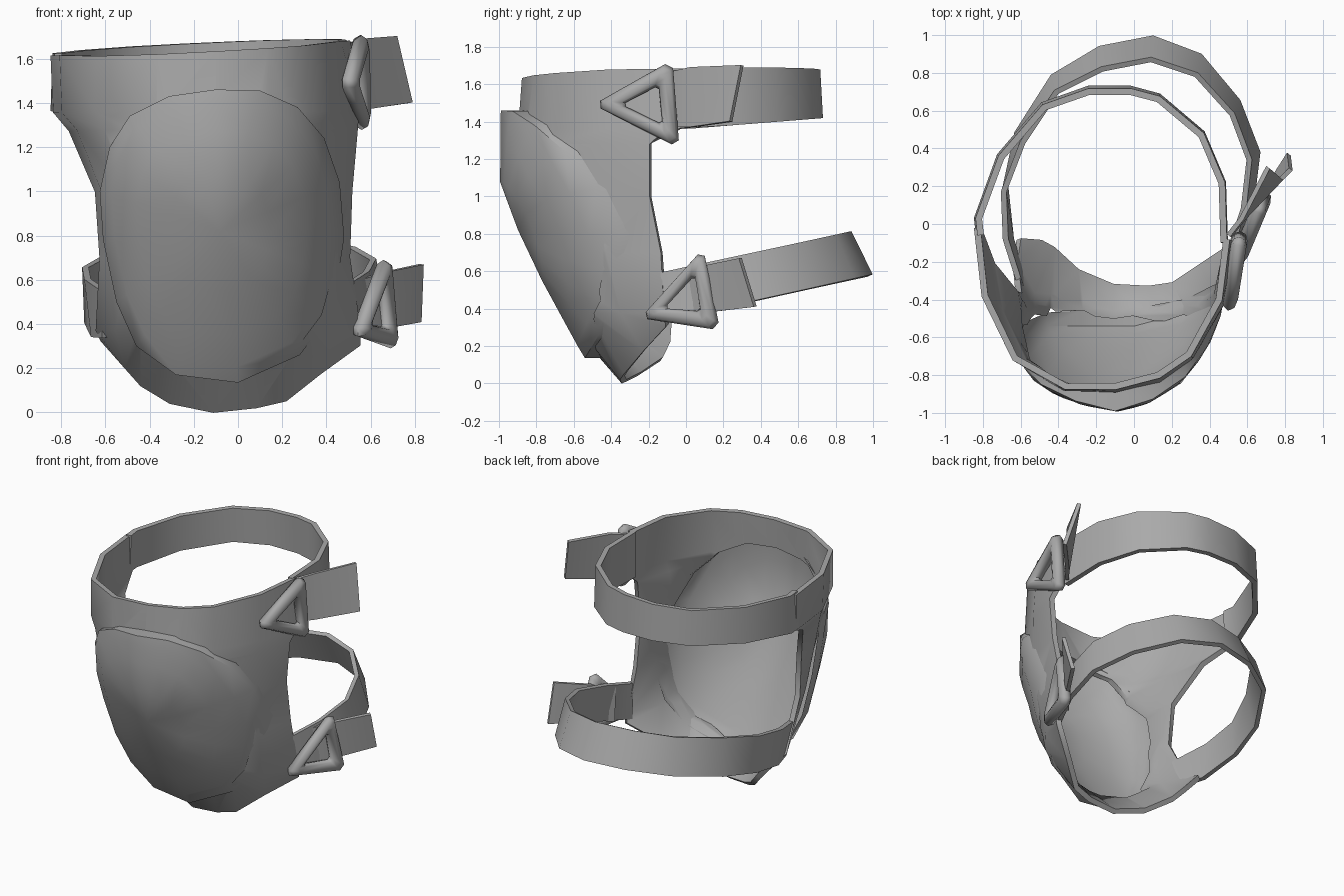
import bpy, bmesh, math
from mathutils import Vector

if "Cube" in bpy.data.objects:
    bpy.data.objects.remove(bpy.data.objects["Cube"])

grey = bpy.data.materials.new("grey")
grey.diffuse_color = (0.4, 0.4, 0.4, 1)
grey.use_nodes = True
grey.node_tree.nodes["Principled BSDF"].inputs["Base Color"].default_value = grey.diffuse_color


def bake(ob, angle):
    # Apply the modifiers, then smooth with sharp edges kept
    deps = bpy.context.evaluated_depsgraph_get()
    me = bpy.data.meshes.new_from_object(ob.evaluated_get(deps))
    ob.modifiers.clear()
    ob.data = me
    me.shade_smooth()
    me.set_sharp_from_angle(angle=math.radians(angle))


def make(name, verts, faces, thick=0, angle=45, cutter=None):
    me = bpy.data.meshes.new(name)
    me.from_pydata(verts, [], faces)
    bm = bmesh.new()
    bm.from_mesh(me)
    bmesh.ops.recalc_face_normals(bm, faces=bm.faces)
    bm.to_mesh(me)
    bm.free()
    me.materials.append(grey)
    ob = bpy.data.objects.new(name, me)
    bpy.context.collection.objects.link(ob)
    if thick:
        m = ob.modifiers.new("thickness", "SOLIDIFY")
        m.thickness, m.offset = thick, 0
    if cutter:
        m = ob.modifiers.new("opening", "BOOLEAN")
        m.object, m.operation, m.solver = cutter, "DIFFERENCE", "EXACT"
    bake(ob, angle)
    return ob


def loft(name, rows, thick=0, angle=45, closed=False, cutter=None):
    n, r = len(rows[0]), len(rows)
    faces = []
    for i in range(r if closed else r - 1):
        for j in range(n if closed else n - 1):
            a, b = i * n, (i + 1) % r * n
            k = (j + 1) % n
            faces.append((a + j, a + k, b + k, b + j))
    return make(name, [p for row in rows for p in row], faces, thick, angle, cutter)


def lerp(table, t):
    for (a, p), (b, q) in zip(table, table[1:]):
        if t <= b:
            return p + (q - p) * max(0, (t - a) / (b - a))
    return table[-1][1]


# Oval outline of the front cap, seen from the front
outline = [(-.1, 1.46), (.1, 1.455), (.27, 1.38), (.39, 1.24), (.46, 1.04), (.48, .79),
           (.45, .6), (.4, .42), (.28, .26), (0, .135), (-.28, .17), (-.46, .3),
           (-.55, .5), (-.61, .78), (-.625, 1.0), (-.58, 1.2), (-.49, 1.34), (-.31, 1.43)]
CX, CZ = -.08, .82
N = len(outline)


def scaled(s):
    return [(CX + (x - CX) * s, CZ + (z - CZ) * s) for x, z in outline]


# Cutter for the opening behind the cap
cutter = make("opening_cutter", [(x, y, z) for y in (-1.3, -.2) for x, z in scaled(.95)],
              [tuple(range(N)), tuple(range(2 * N - 1, N - 1, -1))]
              + [(j, (j + 1) % N, N + (j + 1) % N, N + j) for j in range(N)])
cutter.hide_render = True


# Base shell: cross-sections from the top rim down to the curved bottom rim
def section(z, pts):
    return [(x, y, z) for x, y in pts]


s_top = [(-.83, -.02), (-.79, -.38), (-.63, -.71), (-.36, -.86), (-.1, -.86),
         (.13, -.8), (.29, -.69), (.45, -.4), (.49, -.08)]
s_136 = [(-.82, -.03), (-.78, -.38), (-.63, -.71), (-.36, -.87), (-.1, -.88),
         (.13, -.83), (.3, -.7), (.46, -.42), (.53, -.1)]
s_128 = [(-.75, -.21), (-.71, -.46), (-.59, -.72), (-.35, -.865), (-.1, -.88),
         (.13, -.83), (.3, -.7), (.45, -.44), (.525, -.19)]
s_100 = [(-.63, -.36), (-.6, -.55), (-.5, -.76), (-.32, -.87), (-.1, -.9),
         (.12, -.85), (.3, -.7), (.43, -.47), (.5, -.19)]
s_070 = [(-.61, -.37), (-.57, -.49), (-.47, -.67), (-.3, -.77), (-.1, -.8),
         (.12, -.76), (.3, -.63), (.43, -.42), (.49, -.13)]
s_038 = [(-.63, -.2), (-.54, -.37), (-.43, -.5), (-.28, -.61), (-.1, -.65),
         (.12, -.62), (.3, -.5), (.43, -.34), (.54, -.11)]
rim = [(-.61, -.08, .335), (-.5, -.09, .21), (-.43, -.13, .13), (-.3, -.25, .05),
       (-.11, -.33, .01), (.08, -.34, .03), (.21, -.32, .06), (.36, -.22, .18), (.54, -.1, .31)]
loft("base_shell", [[(x, y, 1.655 + .05 * x + .04 * min(0, y + .4)) for x, y in s_top],
                    section(1.36, s_136), section(1.28, s_128), section(1.0, s_100),
                    section(.7, s_070), section(.38, s_038), rim], .035, 60, False, cutter)

# Hard front cap: an oval dome following a height profile and a sideways curve
profile = [(.13, -.56), (.65, -.83), (1.06, -.995), (1.46, -.995)]
drop = [(-.63, .33), (-.58, .21), (-.5, .13), (-.3, .04), (-.08, 0), (.08, .045),
        (.27, .165), (.42, .37), (.48, .54)]


def cap_point(x, z, edge):
    side = lerp(drop, x) * (.72 + .28 * min(1, z))
    return (x, lerp(profile, z) + side + edge * min(1, abs(x - CX) * 3), z)


rings = [[cap_point(x, z, e) for x, z in scaled(s)]
         for s, e in ((1, .02), (.9, .005), (.7, 0), (.4, 0))]
back = [(x, y + .1 - .03 * min(1, abs(x - CX) * 3), z) for x, y, z in rings[0]]
rings.insert(0, back)
verts = [p for r in rings for p in r] + [cap_point(CX, CZ, 0)]
faces = [(i * N + j, i * N + (j + 1) % N, (i + 1) * N + (j + 1) % N, (i + 1) * N + j)
         for i in range(4) for j in range(N)]
faces += [(4 * N + j, 4 * N + (j + 1) % N, len(verts) - 1) for j in range(N)]
make("front_cap", verts, faces)

# Upper strap, a nearly level band round the back
up = [(-.82, -.06), (-.83, .03), (-.71, .36), (-.48, .63), (-.24, .715), (-.02, .715), (.13, .675),
      (.36, .48), (.47, .22), (.48, -.1)]
loft("upper_strap", [[(x, y, 1.36 + .08 * max(0, y)) for x, y in up],
                     [(x * .99, y * .98, 1.66 + .045 * x + .025 * max(0, y)) for x, y in up]], .035)

# Lower strap, rising to the back and leaning inward there
low = [(-.6, -.24), (-.65, -.08), (-.68, .2), (-.62, .48), (-.43, .78), (-.18, .93),
       (.1, .985), (.35, .89), (.55, .65), (.655, .38), (.62, .1), (.52, -.13)]
top = [(-.6, -.33), (-.68, -.08), (-.69, .17), (-.59, .43), (-.41, .7), (-.17, .82),
       (.09, .87), (.33, .79), (.52, .58), (.61, .34), (.58, .08), (.51, -.13)]
loft("lower_strap", [[(x, y, .36 + .22 * max(-.1, y)) for x, y in low],
                     [(x, y, .62 + .215 * y) for x, y in top]], .03)


# Triangular buckles: a flattened tube ring with clipped corners on a slanted plane
def buckle(name, corners, x0, slope, wide, deep):
    c = [Vector((x0 + slope * (y - corners[0][0]), y, z)) for y, z in corners]
    mid = sum(c, Vector()) / 3
    normal = (c[1] - c[0]).cross(c[2] - c[0]).normalized()
    path = []
    for i in range(3):
        for other in (c[i - 1], c[(i + 1) % 3]):
            path.append(c[i].lerp(other, .09))
    rows = []
    for p in path:
        out = (p - mid).normalized()
        rows.append([p + wide * math.cos(a) * out + deep * math.sin(a) * normal
                     for a in (k * math.pi / 4 for k in range(8))])
    loft(name, rows, 0, 60, True)


buckle("upper_buckle", [(-.42, 1.49), (-.11, 1.66), (-.08, 1.32)], .505, .16, .068, .042)
buckle("lower_buckle", [(-.18, .375), (.07, .65), (.13, .335)], .555, .42, .066, .042)

# Loose strap tails passing out through the buckles
loft("upper_tail", [[(.51, -.06, 1.37), (.58, .03, 1.37), (.78, .24, 1.4)],
                    [(.5, -.06, 1.67), (.57, .03, 1.69), (.71, .3, 1.7)]], .025)
loft("lower_tail", [[(.56, .0, .36), (.66, .12, .38), (.82, .37, .41)],
                    [(.55, .0, .6), (.64, .1, .63), (.83, .29, .67)]], .025)
bpy.data.objects.remove(cutter)
